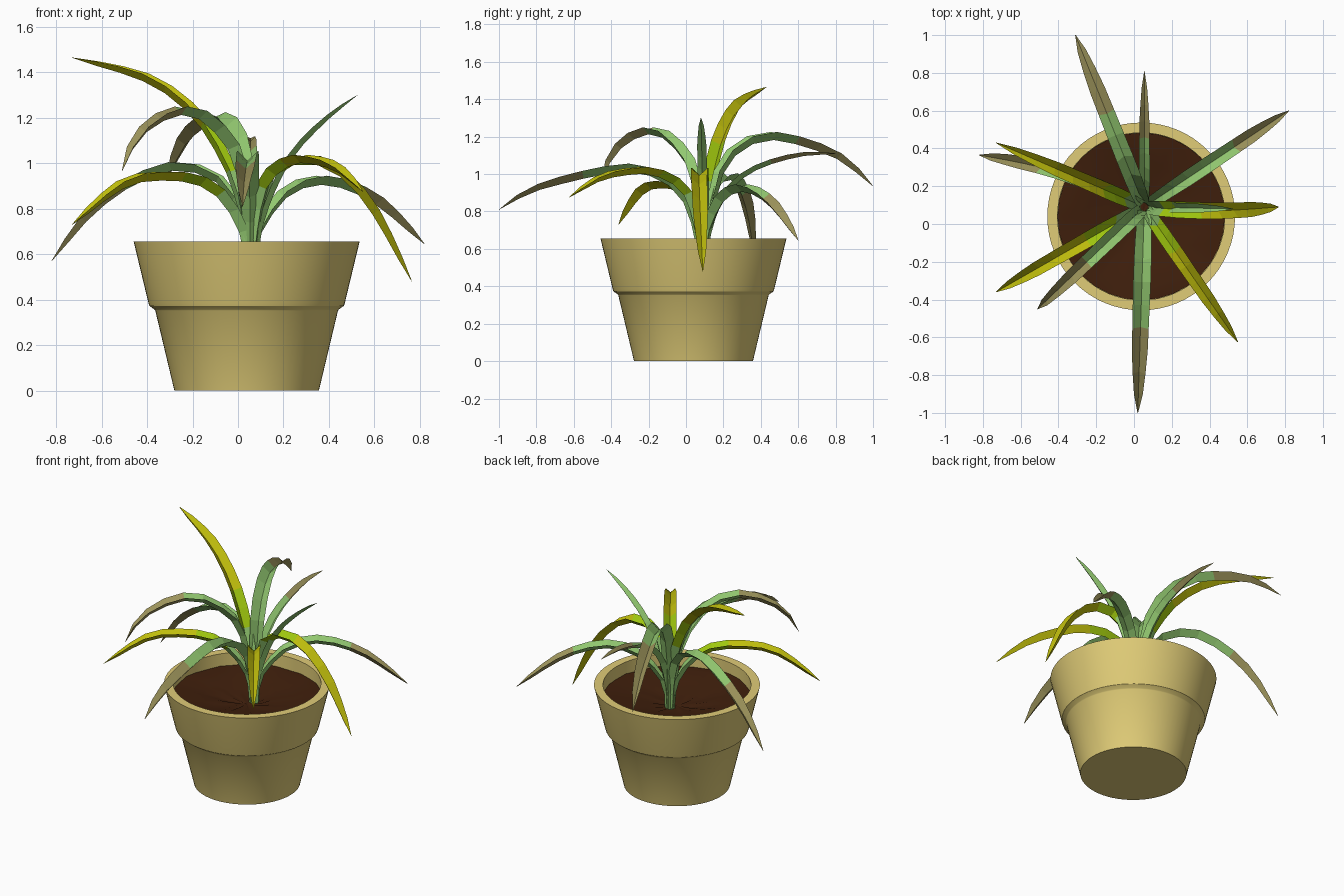
import bpy, bmesh, math, random
from mathutils import Vector

if "Cube" in bpy.data.objects:
    bpy.data.objects.remove(bpy.data.objects["Cube"])

random.seed(4)


def material(name, r, g, b):
    lin = [((c / 255 + 0.055) / 1.055) ** 2.4 if c > 10 else c / 255 / 12.92 for c in (r, g, b)]
    m = bpy.data.materials.new(name)
    m.diffuse_color = (*lin, 1)
    m.use_nodes = True
    m.node_tree.nodes["Principled BSDF"].inputs["Base Color"].default_value = m.diffuse_color
    return m


TAN = material("tan_clay", 224, 204, 119)
SOIL = material("dark_soil", 63, 31, 12)
GREEN = material("leaf_green", 146, 200, 112)
OLIVE = material("dry_olive_tip", 158, 149, 92)
LIME = material("lime_green", 160, 200, 14)
YELLOW = material("yellow_leaf", 192, 190, 12)


def add_object(name, bm, mats):
    me = bpy.data.meshes.new(name)
    bm.to_mesh(me)
    bm.free()
    for m in mats:
        me.materials.append(m)
    ob = bpy.data.objects.new(name, me)
    bpy.context.collection.objects.link(ob)
    return ob


def lathe(name, profile, mat, seg=64, jitter=0.0):
    """Spin (radius, z) points round the pot axis; radius 0 closes to a point."""
    bm = bmesh.new()
    rings = []
    for r, z in profile:
        n = 1 if r == 0 else seg
        rings.append([bm.verts.new((r * math.cos(2 * math.pi * i / seg), r * math.sin(2 * math.pi * i / seg),
                                    z + random.uniform(-jitter, jitter))) for i in range(n)])
    for a, b in zip(rings, rings[1:]):
        for i in range(seg):
            j = (i + 1) % seg
            quad = [a[i % len(a)], a[j % len(a)], b[j % len(b)], b[i % len(b)]]
            bm.faces.new(list(dict.fromkeys(quad)))
    ob = add_object(name, bm, [mat])
    ob.location = (0.038, 0.04, 0)
    bpy.ops.object.select_all(action='DESELECT')
    ob.select_set(True)
    bpy.context.view_layer.objects.active = ob
    bpy.ops.object.shade_smooth_by_angle(angle=math.radians(30))
    return ob


# Pot with collar, and slightly hollowed soil
lathe("pot", [(0, 0), (0.318, 0), (0.402, 0.352), (0.406, 0.357), (0.428, 0.373), (0.432, 0.385),
              (0.497, 0.655), (0.443, 0.655), (0.443, 0.53)], TAN)
lathe("soil", [(0.443, 0.575), (0.38, 0.57), (0.28, 0.553), (0.18, 0.535), (0.09, 0.52), (0, 0.515)][::-1],
      SOIL, 32, 0.006)


def catmull(p, per=10):
    p = [2 * p[0] - p[1]] + p + [2 * p[-1] - p[-2]]
    out = []
    for a, b, c, d in zip(p, p[1:], p[2:], p[3:]):
        for k in range(per):
            t = k / per
            out.append(0.5 * (2 * b + (c - a) * t + (2 * a - 5 * b + 4 * c - d) * t * t
                              + (3 * b - a - 3 * c + d) * t ** 3))
    return out + [p[-2]]


def resample(pts, n):
    acc = [0]
    for a, b in zip(pts, pts[1:]):
        acc.append(acc[-1] + (b - a).length)
    out, j = [], 0
    for k in range(n + 1):
        d = acc[-1] * k / n
        while j < len(acc) - 2 and acc[j + 1] < d:
            j += 1
        out.append(pts[j].lerp(pts[j + 1], (d - acc[j]) / (acc[j + 1] - acc[j])))
    return out


CROWN = Vector((0.055, 0.09, 0))
WIDTH = [(0, 0.65), (0.2, 0.78), (0.45, 1.0), (0.75, 0.88), (0.9, 0.58), (1, 0.03)]


def width_at(t):
    for (a, wa), (b, wb) in zip(WIDTH, WIDTH[1:]):
        if t <= b:
            return wa + (wb - wa) * (t - a) / (b - a)
    return WIDTH[-1][1]


def leaf(name, tip, profile, width, kind, bend=0.0, n=12):
    """V-folded blade; profile is (share of reach, height) from crown to tip."""
    reach = Vector((tip[0], tip[1], 0)) - CROWN
    out = reach.normalized()
    side = Vector((-out.y, out.x, 0))
    base = [(0.018 / reach.length, 0.5), (0.03 / reach.length, 0.66)]
    pts = [CROWN + reach * s + side * bend * math.sin(math.pi * s) + Vector((0, 0, z))
           for s, z in base + profile]
    pts = resample(catmull(pts), n)
    bm = bmesh.new()
    rows = []
    for i, p in enumerate(pts):
        tan = (pts[min(i + 1, n)] - pts[max(i - 1, 0)]).normalized()
        up = tan.cross(side).normalized()
        w = width * width_at(i / n)
        rows.append([bm.verts.new(q) for q in (p + side * w / 2 + up * w * 0.28, p - up * w * 0.2,
                                               p - side * w / 2 + up * w * 0.28)])
    for i in range(n):
        t = (i + 0.5) / n
        for k in (0, 1):
            f = bm.faces.new((rows[i][k], rows[i][k + 1], rows[i + 1][k + 1], rows[i + 1][k]))
            if kind == "yellow":
                f.material_index = 0 if t < 0.32 else 1 if t < 0.46 else 2
            elif kind == "tipped":
                f.material_index = 1 if t > 0.7 else 0
    mats = {"yellow": [GREEN, LIME, YELLOW], "tipped": [GREEN, OLIVE], "green": [GREEN]}[kind]
    add_object(name, bm, mats)


# Green leaves with dry tips
leaf("leaf_back", (-0.31, 1.0), [(0.1, 1.0), (0.22, 1.14), (0.42, 1.2), (0.78, 1.1), (1, 0.935)],
     0.095, "tipped")
leaf("leaf_back_right", (0.82, 0.6), [(0.12, 0.79), (0.25, 0.89), (0.45, 0.92), (0.71, 0.84), (1, 0.645)],
     0.085, "tipped")
leaf("leaf_front", (0.02, -1.0), [(0.08, 0.85), (0.17, 0.96), (0.38, 1.03), (0.8, 0.93), (1, 0.81)],
     0.095, "tipped")
leaf("leaf_front_left", (-0.51, -0.45),
     [(0.08, 0.92), (0.18, 1.09), (0.45, 1.225), (0.72, 1.19), (0.9, 1.09), (1, 0.965)], 0.085, "tipped")
leaf("leaf_left", (-0.82, 0.365), [(0.12, 0.89), (0.35, 0.985), (0.58, 0.93), (0.8, 0.79), (1, 0.57)],
     0.08, "tipped", -0.04)
leaf("leaf_back_slim", (0.055, 0.81), [(0.15, 0.88), (0.36, 1.02), (0.7, 1.1), (1, 1.11)], 0.06, "tipped")

# Slim young green leaf
leaf("leaf_right_slim", (0.525, 0.08), [(0.2, 0.87), (0.41, 1.05), (0.72, 1.2), (1, 1.3)], 0.055, "green")

# Yellowing leaves
leaf("yellow_leaf_right", (0.765, 0.09),
     [(0.13, 0.95), (0.34, 1.015), (0.55, 0.965), (0.76, 0.8), (1, 0.48)], 0.09, "yellow", -0.02)
leaf("yellow_leaf_front_right", (0.55, -0.625),
     [(0.13, 0.9), (0.33, 1.0), (0.48, 1.015), (0.75, 0.98), (1, 0.875)], 0.08, "yellow")
leaf("yellow_leaf_front_left", (-0.73, -0.36),
     [(0.13, 0.82), (0.26, 0.91), (0.45, 0.94), (0.7, 0.91), (1, 0.73)], 0.085, "yellow")
leaf("yellow_leaf_tall", (-0.73, 0.43), [(0.07, 0.85), (0.16, 1.03), (0.32, 1.22), (0.58, 1.37), (1, 1.465)],
     0.085, "yellow")
